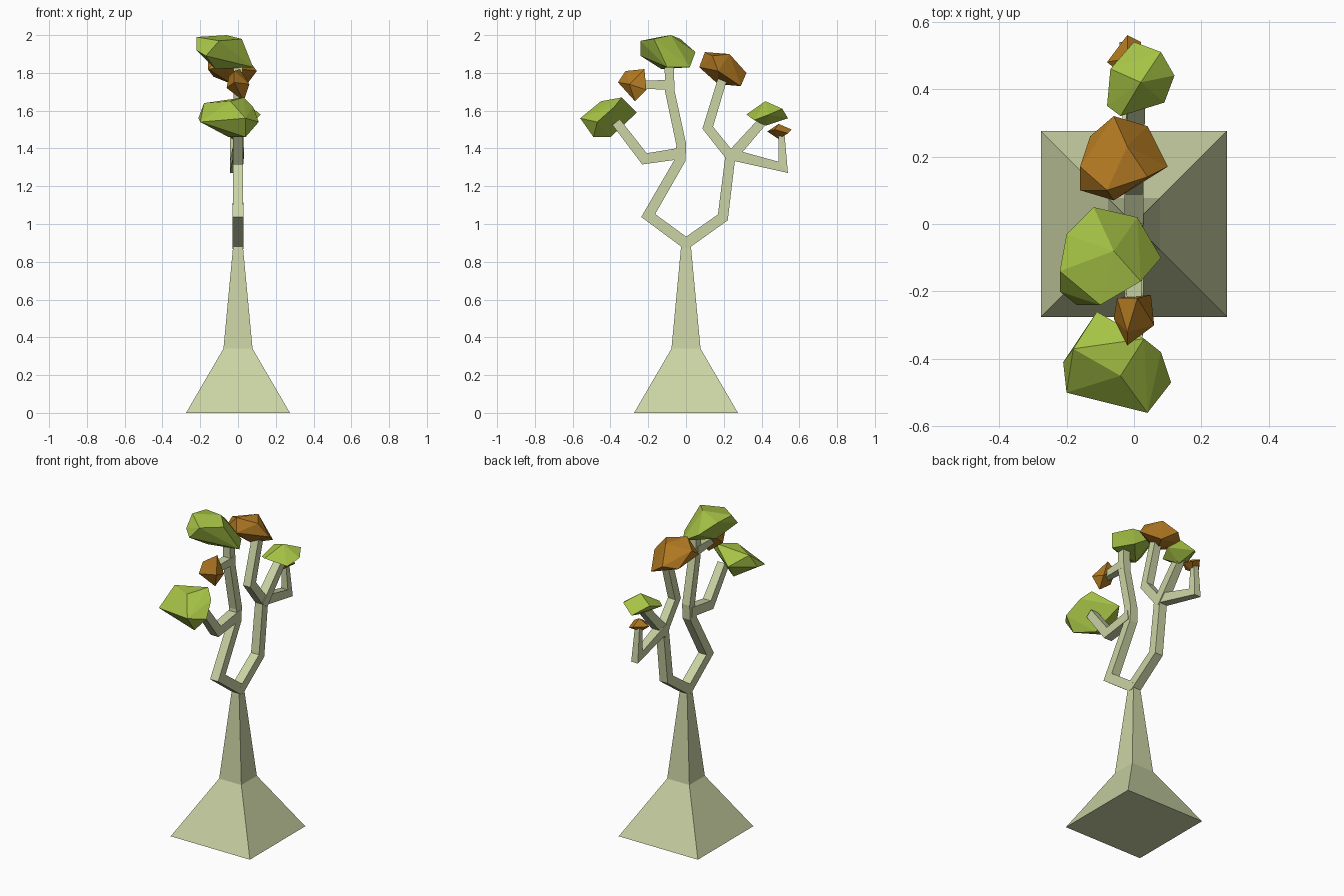
import bpy
import bmesh
from mathutils import Vector

default_cube = bpy.data.objects.get("Cube")
if default_cube:
    bpy.data.objects.remove(default_cube, do_unlink=True)


def make_material(name, colour):
    mat = bpy.data.materials.new(name)
    mat.use_nodes = True
    mat.diffuse_color = (*colour, 1)
    mat.node_tree.nodes["Principled BSDF"].inputs["Base Color"].default_value = (*colour, 1)
    return mat


bark = make_material("pale bark", (0.59, 0.65, 0.37))
green = make_material("green leaves", (0.38, 0.54, 0.06))
orange = make_material("orange leaves", (0.44, 0.19, 0.016))


def add_object(name, bm, material):
    bmesh.ops.recalc_face_normals(bm, faces=bm.faces)
    mesh = bpy.data.meshes.new(name)
    bm.to_mesh(mesh)
    bm.free()
    mesh.materials.append(material)
    obj = bpy.data.objects.new(name, mesh)
    bpy.context.collection.objects.link(obj)
    return obj


def loft(name, rings, material):
    """Join four-sided rings into a closed solid."""
    bm = bmesh.new()
    loops = [[bm.verts.new(co) for co in ring] for ring in rings]
    for low, high in zip(loops, loops[1:]):
        for i in range(4):
            j = (i + 1) % 4
            bm.faces.new((low[i], low[j], high[j], high[i]))
    bm.faces.new(loops[0])
    bm.faces.new(loops[-1])
    return add_object(name, bm, material)


def limb(name, path, start, end):
    """Sweep a tapering square section along a bent path with mitred corners."""
    points = [Vector(p) for p in path]
    side = Vector((1, 0, 0))
    rings = []
    for i, point in enumerate(points):
        before = (point - points[i - 1]).normalized() if i else None
        after = (points[i + 1] - point).normalized() if i + 1 < len(points) else None
        before, after = before or after, after or before
        tangent = (before + after).normalized()
        half = start + (end - start) * i / (len(points) - 1)
        across = side.cross(tangent).normalized() * half / max(tangent.dot(after), 0.6)
        wide = side * half
        rings.append([point - wide - across, point + wide - across,
                      point + wide + across, point - wide + across])
    return loft(name, rings, bark)


def leaf_clump(name, material, points):
    """Faceted clump: the convex hull of a few corner points."""
    bm = bmesh.new()
    for p in points:
        bm.verts.new(p)
    result = bmesh.ops.convex_hull(bm, input=bm.verts)
    loose = [g for g in result["geom_interior"] if isinstance(g, bmesh.types.BMVert)]
    bmesh.ops.delete(bm, geom=loose, context="VERTS")
    return add_object(name, bm, material)


# Trunk with a flared square foot
corners = [(-1, -1), (1, -1), (1, 1), (-1, 1)]
trunk_profile = [(0.275, 0), (0.077, 0.34), (0.027, 0.87), (0.02, 0.91)]
loft("trunk", [[(x * r, y * r, z) for x, y in corners] for r, z in trunk_profile], bark)

# Front limbs
limb("front_bough", [(0, 0.01, 0.89), (0, -0.2, 1.045), (0, -0.03, 1.34),
                     (0, -0.025, 1.42), (0, -0.085, 1.7), (0, -0.09, 1.86)], 0.029, 0.024)
limb("front_low_branch", [(0, -0.02, 1.375), (0, -0.22, 1.345), (0, -0.37, 1.54)], 0.03, 0.025)
limb("front_twig", [(0, -0.08, 1.737), (0, -0.25, 1.737)], 0.027, 0.02)

# Back limbs
limb("back_bough", [(0, -0.01, 0.89), (0, 0.195, 1.035), (0, 0.235, 1.36),
                    (0, 0.115, 1.51), (0, 0.2, 1.79)], 0.029, 0.024)
limb("back_branch", [(0, 0.225, 1.34), (0.01, 0.42, 1.56)], 0.03, 0.024)
limb("back_twig", [(0, 0.23, 1.37), (-0.02, 0.515, 1.3), (-0.025, 0.505, 1.48)], 0.03, 0.016)

# Leaf clumps, front to back
leaf_clump("front_leaves", green, [
    (-.11, -.26, 1.59), (.03, -.34, 1.67), (.08, -.38, 1.62), (-.18, -.37, 1.64),
    (-.04, -.45, 1.65), (.11, -.47, 1.54), (.04, -.56, 1.56), (-.2, -.5, 1.54),
    (-.21, -.41, 1.56), (.04, -.49, 1.46), (-.05, -.4, 1.46)])
leaf_clump("front_twig_leaves", orange, [
    (-.05, -.22, 1.78), (.05, -.21, 1.71), (.06, -.3, 1.74), (-.02, -.36, 1.75),
    (-.06, -.28, 1.72), (.01, -.22, 1.82), (-.02, -.32, 1.81), (.03, -.27, 1.65)])
leaf_clump("top_leaves", green, [
    (-.12, .05, 1.91), (.01, .02, 1.83), (.08, -.1, 1.83), (.02, -.17, 1.98),
    (-.06, -.08, 2), (-.2, -.03, 1.98), (-.22, -.14, 1.99), (-.22, -.2, 1.92),
    (-.17, -.24, 1.89), (-.1, -.24, 1.97), (-.12, -.13, 1.82)])
leaf_clump("back_top_leaves", orange, [
    (-.06, .32, 1.8), (.04, .29, 1.73), (.1, .17, 1.81), (-.06, .07, 1.83),
    (-.16, .1, 1.82), (-.16, .17, 1.87), (-.13, .26, 1.78), (-.02, .23, 1.9),
    (.04, .14, 1.89), (-.08, .1, 1.91), (-.03, .17, 1.74)])
leaf_clump("back_leaves", green, [
    (0, .54, 1.56), (.08, .51, 1.61), (.12, .44, 1.58), (.09, .36, 1.55),
    (-.04, .32, 1.58), (-.08, .35, 1.57), (-.07, .46, 1.61), (.02, .42, 1.65),
    (.02, .42, 1.52)])
leaf_clump("back_twig_leaves", orange, [
    (-.08, .48, 1.49), (-.02, .56, 1.5), (.02, .54, 1.48), (.03, .47, 1.5),
    (-.02, .43, 1.49), (-.02, .49, 1.53), (-.03, .49, 1.45)])
